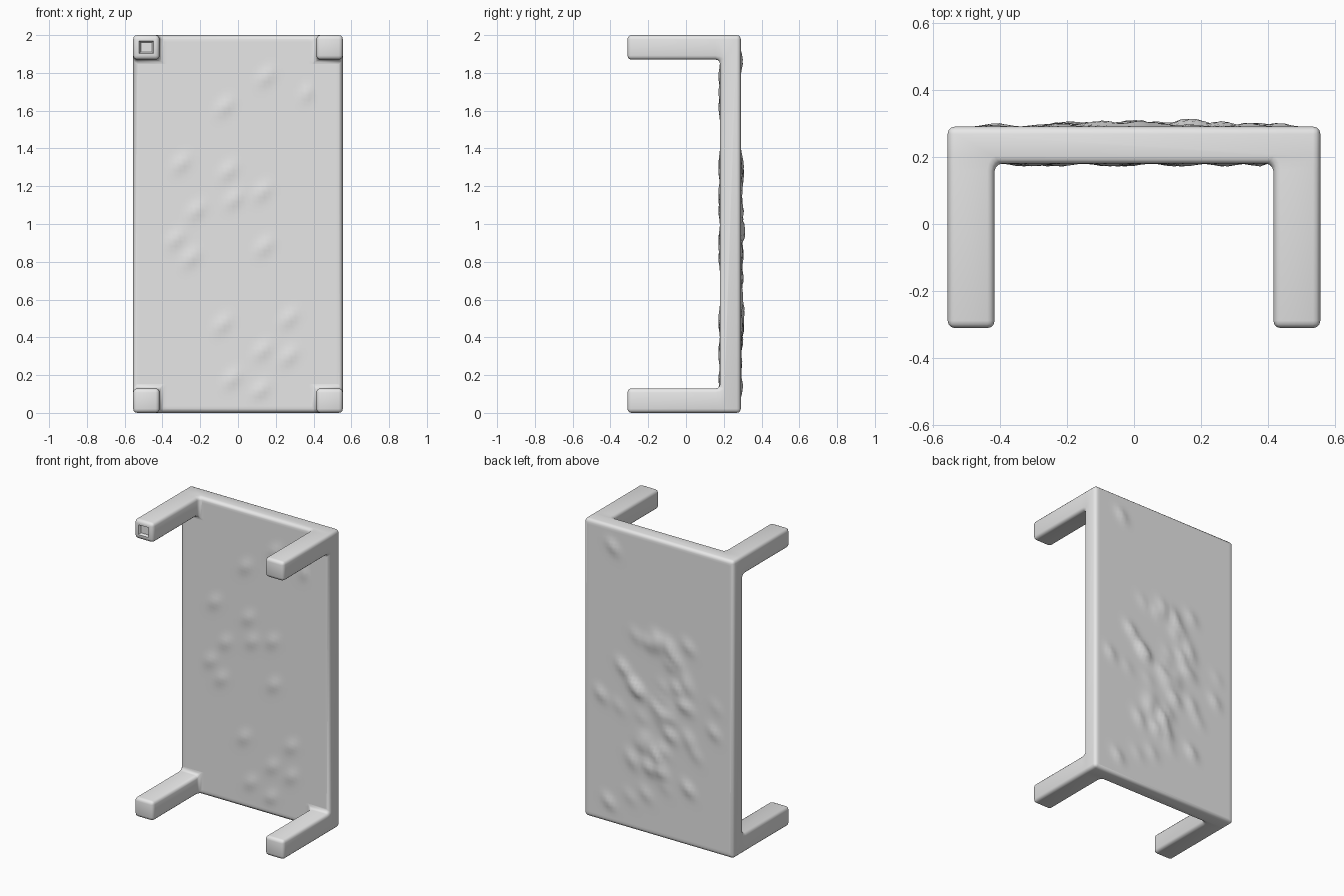
import bpy, bmesh, math, random

if "Cube" in bpy.data.objects:
    bpy.data.objects.remove(bpy.data.objects["Cube"])

random.seed(7)
HX, TOP = 0.555, 2.0            # half width and height of the panel
FRONT, BACK = 0.18, 0.29        # panel faces
LEG_X, LEG_Z = 0.415, 0.13      # inner leg side, leg thickness
LEG_END = -0.31

grey = bpy.data.materials.new("grey")
grey.diffuse_color = (0.8, 0.8, 0.8, 1)
grey.use_nodes = True
grey.node_tree.nodes["Principled BSDF"].inputs["Base Color"].default_value = grey.diffuse_color


def cut(bm, geom, co, no):
    bmesh.ops.bisect_plane(bm, geom=geom, plane_co=co, plane_no=no, dist=1e-5)


# panel block, cut so that the legs can be pulled from its corners
bm = bmesh.new()
bmesh.ops.create_cube(bm, size=1)
for v in bm.verts:
    v.co = (v.co.x * 2 * HX, (FRONT + BACK) / 2 + v.co.y * (BACK - FRONT), (v.co.z + 0.5) * TOP)
for x in (-LEG_X, LEG_X):
    cut(bm, bm.verts[:] + bm.edges[:] + bm.faces[:], (x, 0, 0), (1, 0, 0))
for z in (LEG_Z, TOP - LEG_Z):
    cut(bm, bm.verts[:] + bm.edges[:] + bm.faces[:], (0, 0, z), (0, 0, 1))

# four legs
bm.normal_update()
corners = []
for f in bm.faces:
    c = f.calc_center_median()
    if f.normal.y < -0.9 and abs(c.x) > LEG_X and abs(c.z - 1) > 1 - LEG_Z:
        corners.append(f)
for f in bmesh.ops.extrude_discrete_faces(bm, faces=corners)["faces"]:
    for v in f.verts:
        v.co.y = LEG_END

# rounded edges
bmesh.ops.dissolve_limit(bm, angle_limit=0.02, verts=bm.verts[:], edges=bm.edges[:])
bmesh.ops.recalc_face_normals(bm, faces=bm.faces[:])
bmesh.ops.bevel(bm, geom=bm.edges[:], offset=0.022, segments=3, profile=0.5, affect='EDGES')
bm.normal_update()

# hollow in the end of the upper left leg
for f in [f for f in bm.faces if f.normal.y < -0.99]:
    c = f.calc_center_median()
    if c.y < LEG_END + 0.01 and c.x < 0 and c.z > 1:
        bmesh.ops.inset_individual(bm, faces=[f], thickness=0.014, depth=0.0)
        bmesh.ops.inset_individual(bm, faces=[f], thickness=0.012, depth=-0.015)


# fine grid on the two large faces
def large_geom():
    faces = [f for f in bm.faces if abs(f.normal.y) > 0.99 and f.calc_center_median().y > 0.1]
    return list({v for f in faces for v in f.verts}) + list({e for f in faces for e in f.edges}) + faces


STEP = 0.0235
for i in range(-22, 23):
    cut(bm, large_geom(), (i * STEP, 0, 0), (1, 0, 0))
for i in range(-41, 42):
    cut(bm, large_geom(), (0, 0, 1 + i * STEP), (0, 0, 1))

# slanted lumps: x, z, height
front_lumps = [(x, z, 0.009) for x, z in (
    (-.07, 1.62), (.15, 1.78), (.38, 1.7), (-.3, 1.32), (-.05, 1.28), (.13, 1.17),
    (-.02, 1.13), (-.22, 1.07), (-.33, .92), (.14, .88), (-.25, .82), (-.08, .47),
    (.27, .5), (.13, .33), (.27, .3), (-.03, .18), (.12, .12))]
back_lumps = [(.34, 1.86, .012), (.37, .14, .012), (-.22, .38, .014)]
for i in range(55):
    z = random.triangular(0.2, 1.75, 0.85)
    back_lumps.append((random.gauss(0.12 - 0.18 * z, 0.17), z, random.uniform(0.004, 0.014)))


def lump_height(x, z, lumps):
    h = 0
    for lx, lz, a in lumps:
        u = (x - lx) * 0.64 + (z - lz) * 0.77
        w = (x - lx) * 0.77 - (z - lz) * 0.64
        h += a * math.exp(-(u / 0.055) ** 2 - (w / 0.03) ** 2)
    edge = min(HX - abs(x), z, TOP - z) - 0.022
    return min(h, 0.022) * max(0, min(1, edge / 0.08))


for v in bm.verts:
    if abs(v.co.y - BACK) < 1e-4:
        v.co.y += lump_height(v.co.x, v.co.z, back_lumps)
    elif abs(v.co.y - FRONT) < 1e-4 and abs(v.co.x) < LEG_X - 0.02:
        v.co.y -= lump_height(v.co.x, v.co.z, front_lumps)

mesh = bpy.data.meshes.new("table")
bm.to_mesh(mesh)
bm.free()
mesh.materials.append(grey)
table = bpy.data.objects.new("table", mesh)
bpy.context.collection.objects.link(table)
bpy.context.view_layer.objects.active = table
table.select_set(True)
bpy.ops.object.shade_smooth_by_angle(angle=math.radians(40))
